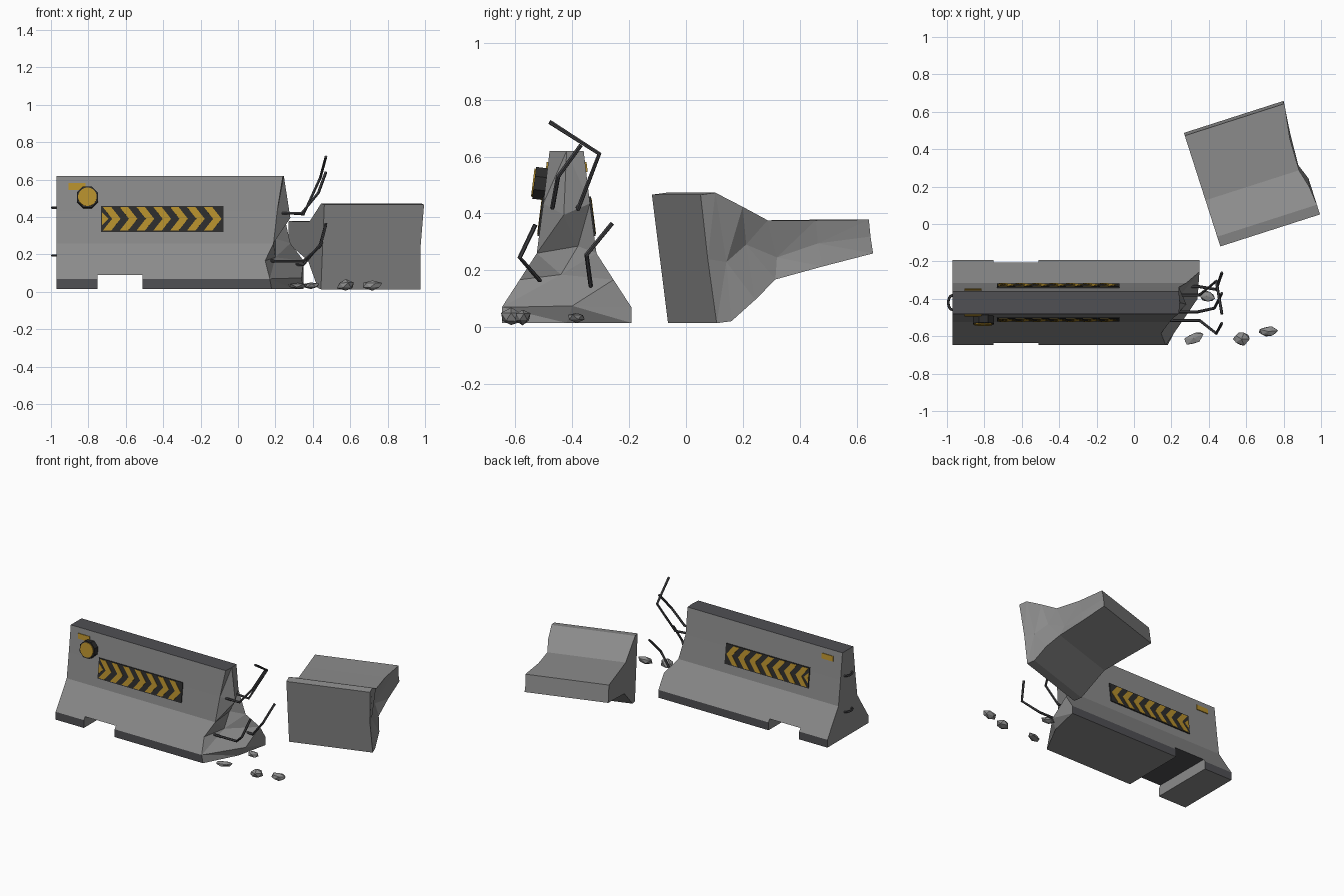
import bpy, bmesh, math, random
from mathutils import Matrix, Vector

random.seed(4)
cube = bpy.data.objects.get("Cube")
if cube:
    bpy.data.objects.remove(cube, do_unlink=True)


def material(name, r, g, b):
    m = bpy.data.materials.new(name)
    m.use_nodes = True
    m.diffuse_color = (r, g, b, 1)
    node = m.node_tree.nodes["Principled BSDF"]
    node.inputs["Base Color"].default_value = (r, g, b, 1)
    node.inputs["Roughness"].default_value = 0.8
    return m


concrete = material("concrete grey", 0.26, 0.26, 0.26)
edge_grey = material("dark edge concrete", 0.08, 0.079, 0.088)
yellow = material("warning yellow", 0.46, 0.27, 0.025)
black = material("sign black", 0.025, 0.025, 0.025)
steel = material("rebar steel", 0.06, 0.06, 0.065)

CENTRE_Y, GROUND = -0.42, 0.015
# Half profile of the barrier: half width, height
HALF = [(0.228, 0), (0.228, 0.055), (0.165, 0.152),
        (0.105, 0.245), (0.082, 0.42), (0.06, 0.605)]
LEAN = math.atan2(0.045, 0.36)


def finish(name, bm, mats, matrix=None):
    bmesh.ops.recalc_face_normals(bm, faces=bm.faces)
    me = bpy.data.meshes.new(name)
    bm.to_mesh(me)
    bm.free()
    for m in mats:
        me.materials.append(m)
    ob = bpy.data.objects.new(name, me)
    if matrix:
        ob.matrix_world = matrix
    bpy.context.collection.objects.link(ob)
    return ob


def ring_points(half):
    front = [(-y, z) for y, z in half]
    back = [(y, z) for y, z in reversed(half)]
    return front + [(0, half[-1][1])] + back + [(0, half[0][1])]


def barrier_mesh(sections, end_x, spine):
    """Loft the profile along x, then close the far end with a broken face."""
    bm = bmesh.new()
    rings = []
    for x, half in sections:
        rings.append([bm.verts.new((x, y, z)) for y, z in ring_points(half)])
    rings.append([bm.verts.new((x, y, z)) for x, (y, z) in zip(end_x, ring_points(HALF))])
    for a, b in zip(rings, rings[1:]):
        for i in range(len(a)):
            j = (i + 1) % len(a)
            bm.faces.new((a[i], a[j], b[j], b[i]))
    bm.faces.new(rings[0])
    end = rings[-1]
    mid = [end[13]] + [bm.verts.new(p) for p in spine] + [end[6]]
    cap = []
    for i in range(5):
        cap.append(bm.faces.new((end[i], end[i + 1], mid[i + 1], mid[i])))
        cap.append(bm.faces.new((end[12 - i], end[11 - i], mid[i + 1], mid[i])))
    bmesh.ops.triangulate(bm, faces=cap)
    bmesh.ops.remove_doubles(bm, verts=bm.verts, dist=0.0005)
    bmesh.ops.dissolve_degenerate(bm, dist=0.0005, edges=bm.edges)
    return bm


# Standing barrier with a drainage notch and a broken end
NOTCH = [(0.215, 0.075), (0.215, 0.075)] + HALF[2:]
bm = barrier_mesh(
    [(-0.97, HALF), (-0.75, HALF), (-0.75, NOTCH), (-0.51, NOTCH), (-0.51, HALF)],
    [0.18, 0.17, 0.145, 0.19, 0.21, 0.24, 0.245,
     0.24, 0.24, 0.28, 0.35, 0.35, 0.35, 0.3],
    [(0.34, 0.02, 0.06), (0.2, -0.02, 0.17), (0.2, 0.04, 0.27), (0.28, -0.01, 0.38)])
bm.normal_update()
bmesh.ops.recalc_face_normals(bm, faces=bm.faces)
for f in bm.faces:
    c, n = f.calc_center_median(), f.normal
    rim = c.z < 0.056 and abs(n.y) > 0.9
    ceiling = abs(n.z) > 0.95 and 0.06 < c.z < 0.09
    top = n.z > 0.95 and c.z > 0.6
    f.material_index = int(rim or ceiling or top)
finish("standing_barrier", bm, [concrete, edge_grey],
       Matrix.Translation((0, CENTRE_Y, GROUND)))

# Broken-off block lying on its side
bm = barrier_mesh(
    [(-0.28, HALF)],
    [0.28, 0.28, 0.27, 0.245, 0.25, 0.28, 0.275,
     0.28, 0.26, 0.25, 0.28, 0.28, 0.28, 0.27],
    [(0.26, 0.02, 0.07), (0.23, -0.03, 0.16), (0.22, 0.03, 0.27), (0.24, 0, 0.42)])
finish("fallen_block", bm, [concrete],
       Matrix.Translation((0.719, -0.006, 0.24))
       @ Matrix.Rotation(math.radians(17.8), 4, 'Z')
       @ Matrix.Rotation(math.radians(-82.5), 4, 'X'))


def face_matrix(x, z, side):
    """Frame on the upper barrier face; local -y points outward."""
    off = 0.105 - (z - GROUND - 0.245) * math.tan(LEAN)
    m = Matrix.Translation((x, CENTRE_Y + side * off, z)) @ Matrix.Rotation(side * LEAN, 4, 'X')
    return m @ Matrix.Scale(-side, 4, (0, 1, 0))


def plates(name, outlines, y0, y1, mat, matrix):
    bm = bmesh.new()
    for pts in outlines:
        a = [bm.verts.new((u, -y0, v)) for u, v in pts]
        b = [bm.verts.new((u, -y1, v)) for u, v in pts]
        bm.faces.new(a)
        bm.faces.new(b)
        for i in range(len(a)):
            j = (i + 1) % len(a)
            bm.faces.new((a[i], a[j], b[j], b[i]))
    bm.transform(matrix)
    return finish(name, bm, [mat])


def rect(w, h):
    return [(-w, -h), (w, -h), (w, h), (-w, h)]


def disc(r, n):
    return [(r * math.cos(math.tau * (i + 0.5) / n), r * math.sin(math.tau * (i + 0.5) / n))
            for i in range(n)]


def chevron(u, w=0.045, t=0.05, h=0.064):
    return [(u, -h), (u + w, -h), (u + w + t, 0), (u + w, h), (u, h), (u + t, 0)]


# Warning signs and small labels on both faces
for side, word in ((-1, "front"), (1, "back")):
    m = face_matrix(-0.405, 0.39, side)
    plates(word + "_sign_board", [rect(0.327, 0.07)], -0.002, 0.005, black, m)
    stripes = [chevron(-0.318 + 0.09 * i) for i in range(7)]
    stripes.append([(-0.322, -0.035), (-0.287, 0), (-0.322, 0.035)])
    plates(word + "_sign_chevrons", stripes, 0.004, 0.007, yellow, m)
    plates(word + "_label", [rect(0.045, 0.018)], -0.002, 0.005, yellow,
           face_matrix(-0.86, 0.563, side))

# Round warning lamp
m = face_matrix(-0.805, 0.503, -1)
plates("lamp_housing", [disc(0.061, 8)], -0.01, 0.04, black, m)
plates("lamp_lens", [disc(0.05, 24)], 0.03, 0.045, yellow, m)


# Bent steel bars
def rod(name, points, radius=0.008):
    cu = bpy.data.curves.new(name, 'CURVE')
    cu.dimensions = '3D'
    cu.bevel_depth = radius
    cu.bevel_resolution = 1
    cu.use_fill_caps = True
    sp = cu.splines.new('POLY')
    sp.use_smooth = False
    sp.points.add(len(points) - 1)
    for p, co in zip(sp.points, points):
        p.co = (*co, 1)
    cu.materials.append(steel)
    bpy.context.collection.objects.link(bpy.data.objects.new(name, cu))


rod("rebar_upper_back", [(0.15, -0.38, 0.43), (0.35, -0.38, 0.415), (0.44, -0.305, 0.61), (0.47, -0.48, 0.722)])
rod("rebar_upper_front", [(0.15, -0.47, 0.42), (0.34, -0.47, 0.42), (0.43, -0.45, 0.53), (0.47, -0.37, 0.64)])
rod("rebar_lower_front", [(0.1, -0.515, 0.165), (0.35, -0.515, 0.165), (0.44, -0.585, 0.245), (0.47, -0.53, 0.36)])
rod("rebar_lower_back", [(0.15, -0.335, 0.15), (0.35, -0.335, 0.145), (0.44, -0.35, 0.255), (0.47, -0.26, 0.365)])

# Connector loops on the intact end
for z, word in ((0.45, "upper"), (0.195, "lower")):
    arc = [math.pi * i / 8 for i in range(9)]
    loop = [(-0.972 - 0.021 * math.sin(a), CENTRE_Y + 0.038 * math.cos(a), z) for a in arc]
    rod(word + "_loop", [(-0.95, loop[0][1], z)] + loop + [(-0.95, loop[-1][1], z)], 0.007)

# Loose rubble: centre, size, turn
for i, (pos, size, turn) in enumerate([
        ((0.32, -0.61, 0.033), (0.12, 0.06, 0.035), 0.4),
        ((0.575, -0.615, 0.035), (0.09, 0.075, 0.06), 0.0),
        ((0.72, -0.575, 0.036), (0.11, 0.055, 0.052), 0.1),
        ((0.39, -0.385, 0.035), (0.09, 0.06, 0.035), -0.3)]):
    bm = bmesh.new()
    bmesh.ops.create_icosphere(bm, subdivisions=1, radius=0.54)
    for v in bm.verts:
        v.co *= random.uniform(0.8, 1.1)
        v.co = Vector(c * s for c, s in zip(v.co, size))
    finish("rubble_%d" % (i + 1), bm, [concrete],
           Matrix.Translation(pos) @ Matrix.Rotation(turn, 4, 'Z'))
